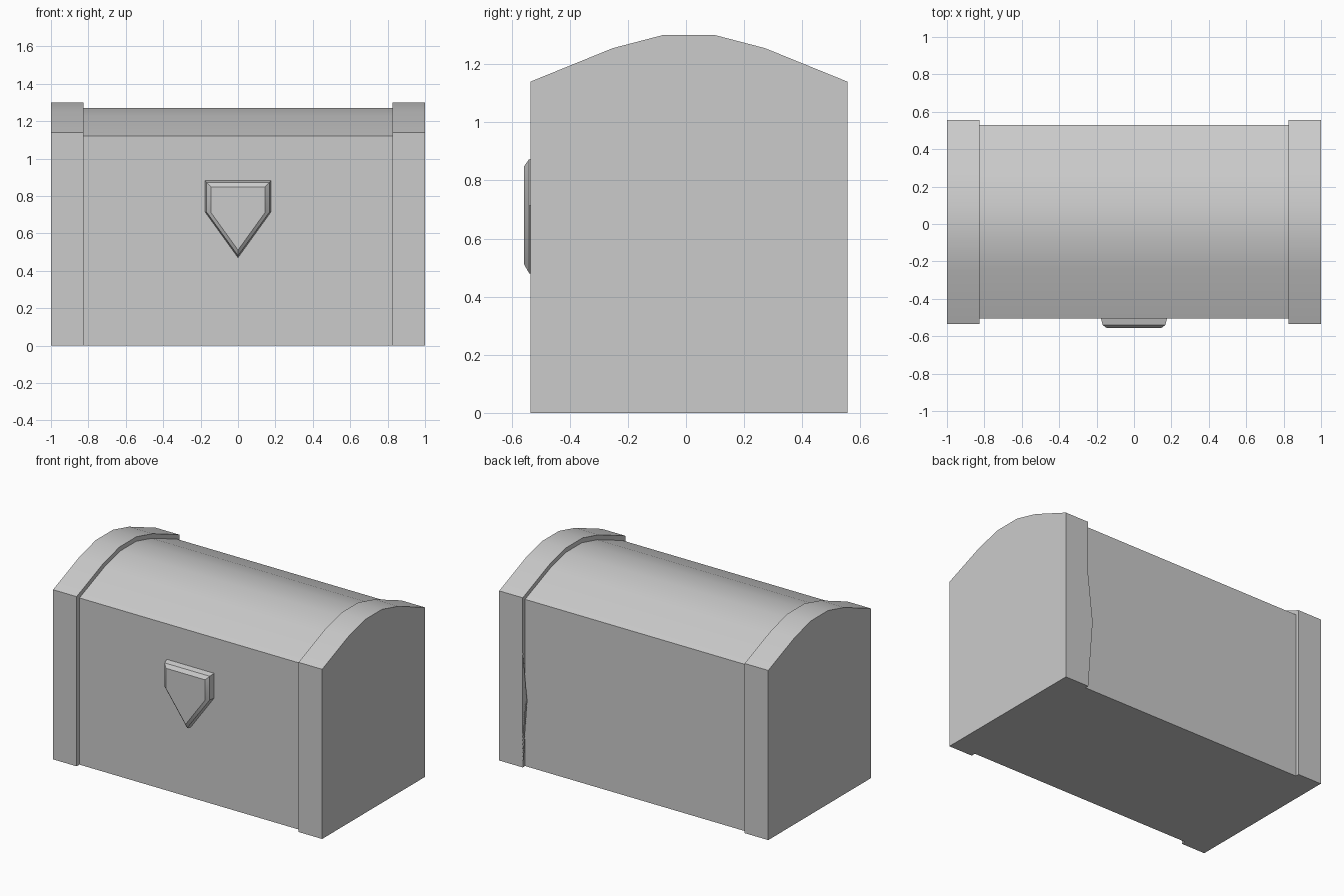
import bpy
import bmesh
import math

# Remove the default cube
if "Cube" in bpy.data.objects:
    bpy.data.objects.remove(bpy.data.objects["Cube"], do_unlink=True)

# Single plain grey
grey = bpy.data.materials.new("plain grey")
grey.use_nodes = True
colour = (0.6, 0.6, 0.6, 1)
grey.diffuse_color = colour
grey.node_tree.nodes["Principled BSDF"].inputs["Base Color"].default_value = colour


def loft(name, rings):
    """Solid from a list of matching rings, capped at both ends."""
    bm = bmesh.new()
    loops = [[bm.verts.new(p) for p in ring] for ring in rings]
    for a, b in zip(loops, loops[1:]):
        for i in range(len(a)):
            j = (i + 1) % len(a)
            bm.faces.new((a[i], a[j], b[j], b[i]))
    bm.faces.new(loops[0])
    bm.faces.new(loops[-1])
    bmesh.ops.recalc_face_normals(bm, faces=bm.faces)
    mesh = bpy.data.meshes.new(name)
    bm.to_mesh(mesh)
    bm.free()
    mesh.materials.append(grey)
    obj = bpy.data.objects.new(name, mesh)
    bpy.context.collection.objects.link(obj)
    bpy.ops.object.select_all(action="DESELECT")
    obj.select_set(True)
    bpy.context.view_layer.objects.active = obj
    bpy.ops.object.shade_smooth_by_angle(angle=math.radians(35))
    return obj


def chest_profile(centre, half, eave, rise):
    """Upright box section with a shallow five-sided arch on top (y, z)."""
    arch = [(-1, 0), (-0.48, 0.72), (-0.165, 1), (0.165, 1), (0.48, 0.72), (1, 0)]
    top = [(centre + half * k, eave + rise * h) for k, h in arch]
    return [(centre - half, 0)] + top + [(centre + half, 0)]


# Chest body with its arched lid
body = chest_profile(0.0125, 0.5175, 1.12, 0.15)
loft("chest_body", [[(x, y, z) for y, z in body] for x in (-0.85, 0.85)])

# End bands; the left one has a kinked inner edge at the back
band = chest_profile(0.01, 0.545, 1.14, 0.16)
loft("right_end_band", [[(x, y, z) for y, z in band] for x in (-1, -0.825)])

kinked = band[:-1] + [(0.555, 0.77), (0.555, 0.46)] + band[-1:]
inner = [(0.79 if z == 0.46 else 0.825, y, z) for y, z in kinked]
loft("left_end_band", [[(1, y, z) for y, z in kinked], inner])

# Lock plate: pointed shield with a bevelled rim
shield = [(-0.18, 0.885), (0.18, 0.885), (0.18, 0.715), (0, 0.465), (-0.18, 0.715)]
mid_z = 0.7
lock_rings = []
for y, inset in ((-0.49, 0), (-0.54, 0.012), (-0.557, 0.035)):
    s = 1 - inset / 0.18
    lock_rings.append([(x * s, y, mid_z + (z - mid_z) * s) for x, z in shield])
loft("lock_plate", lock_rings)
